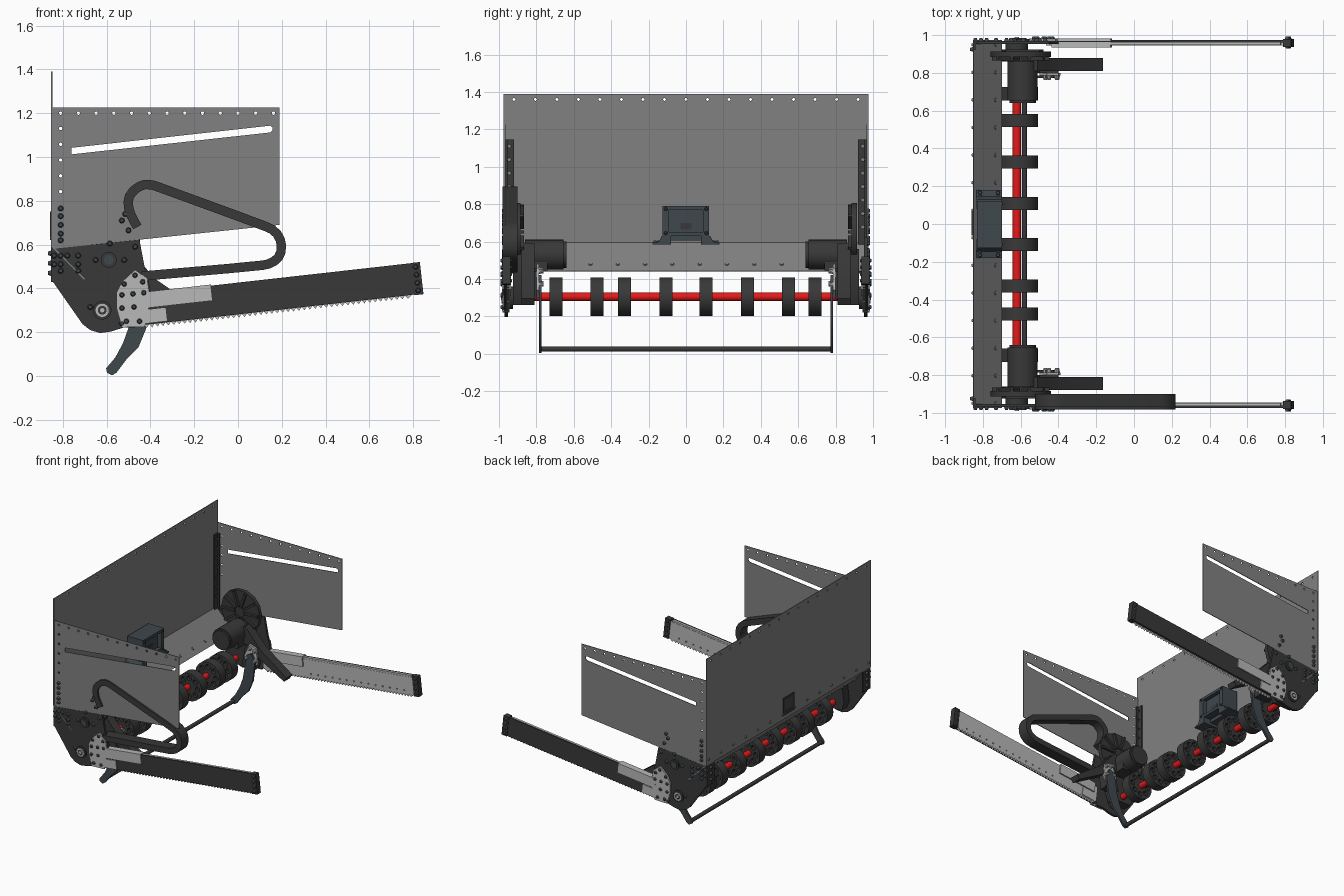
import bpy, bmesh, math
from mathutils import Matrix, Vector

if "Cube" in bpy.data.objects:
    bpy.data.objects.remove(bpy.data.objects["Cube"])


def material(name, *rgb):
    m = bpy.data.materials.new(name)
    m.diffuse_color = (*rgb, 1)
    m.use_nodes = True
    m.node_tree.nodes["Principled BSDF"].inputs["Base Color"].default_value = m.diffuse_color
    return m


DARK = material("dark_grey", .04, .04, .04)
SHEET = material("sheet_grey", .22, .22, .22)
LIGHT = material("light_grey", .48, .48, .48)
SLATE = material("slate", .05, .065, .075)
RED = material("red", .8, .01, .01)


def finish(ob, mat, mirror):
    bpy.context.collection.objects.link(ob)
    ob.data.materials.clear()
    ob.data.materials.append(mat)
    if mirror:
        m = ob.modifiers.new("Mirror", 'MIRROR')
        m.use_axis = (False, True, False)
        m.use_mirror_merge = False
    return ob


def circle(a, b, r, n=32):
    return [(a + r * math.cos(2 * math.pi * i / n), b + r * math.sin(2 * math.pi * i / n)) for i in range(n)]


def rect(a0, a1, b0, b1):
    return [(a0, b0), (a1, b0), (a1, b1), (a0, b1)]


def plate(name, loops, lo, hi, mat, mirror=True, axis='y'):
    """Outline with optional hole loops, extruded from lo to hi along y (xz outline) or x (yz outline)."""
    cu = bpy.data.curves.new(name, 'CURVE')
    cu.dimensions, cu.fill_mode, cu.extrude = '2D', 'BOTH', (hi - lo) / 2
    for loop in loops:
        s = cu.splines.new('POLY')
        s.points.add(len(loop) - 1)
        for p, (a, b) in zip(s.points, loop):
            p.co = (a, b, 0, 1)
        s.use_cyclic_u = True
    tmp = bpy.data.objects.new(name + "_tmp", cu)
    bpy.context.collection.objects.link(tmp)
    dg = bpy.context.evaluated_depsgraph_get()
    me = bpy.data.meshes.new_from_object(tmp.evaluated_get(dg))
    bpy.data.objects.remove(tmp)
    mid = (lo + hi) / 2
    if axis == 'y':
        M = Matrix(((1, 0, 0, 0), (0, 0, -1, mid), (0, 1, 0, 0), (0, 0, 0, 1)))
    else:
        M = Matrix(((0, 0, 1, mid), (1, 0, 0, 0), (0, 1, 0, 0), (0, 0, 0, 1)))
    bm = bmesh.new()
    bm.from_mesh(me)
    bmesh.ops.transform(bm, matrix=M, verts=bm.verts)
    bmesh.ops.remove_doubles(bm, verts=bm.verts, dist=1e-5)
    bmesh.ops.recalc_face_normals(bm, faces=bm.faces)
    bm.to_mesh(me)
    bm.free()
    return finish(bpy.data.objects.new(name, me), mat, mirror)


def bolts(name, points, direction, mat, r=.013, d=.014, mirror=True):
    bm = bmesh.new()
    v = Vector(direction).normalized()
    rot = v.to_track_quat('Z', 'Y').to_matrix().to_4x4()
    for p in points:
        bmesh.ops.create_cone(bm, cap_ends=True, segments=10, radius1=r, radius2=r * .65, depth=d,
                              matrix=Matrix.Translation(Vector(p) + v * d / 2) @ rot)
    me = bpy.data.meshes.new(name)
    bm.to_mesh(me)
    bm.free()
    return finish(bpy.data.objects.new(name, me), mat, mirror)


def ribbon(path, w):
    """Constant-width closed outline around a corner-cut open path."""
    pts = [Vector(path[0])]
    for a, b in zip(path, path[1:]):
        a, b = Vector(a), Vector(b)
        pts += [a.lerp(b, .25), a.lerp(b, .75)]
    pts.append(Vector(path[-1]))
    left, right = [], []
    for i, p in enumerate(pts):
        t = (pts[min(i + 1, len(pts) - 1)] - pts[max(i - 1, 0)]).normalized()
        n = Vector((-t.y, t.x)) * w / 2
        left.append(tuple(p + n))
        right.append(tuple(p - n))
    return left + right[::-1]


# Back sheet with its row of holes, and the sloped lip under it
holes = [circle(-.92 + i * .115, 1.36, .008, 8) for i in range(17)]
plate("back_sheet", [rect(-.975, .975, .588, 1.39)] + holes, -.853, -.847, SHEET, False, 'x')
plate("sloped_lip", [[(-.853, .592), (-.847, .594), (-.698, .444), (-.703, .44)]], -.975, .975, SHEET, False)
bolts("lip_bolts", [(-.735, .073 + i * .146, .477) for i in range(7)], (1, 0, 1), SHEET, .012, .008)
bolts("lip_back_bolts", [(-.735, .073 + i * .146, .471) for i in range(7)], (-1, 0, -1), SHEET, .012, .008)
bolts("back_sheet_bolts", [(-.853, .073 + i * .146, .63) for i in range(7)], (-1, 0, 0), SHEET, .01, .006)

# Side sheets with a slanted slot
slot = [(-.76, 1.012), (.147, 1.112), (.158, 1.122), (.158, 1.135), (.147, 1.143), (-.76, 1.042)]
holes = [circle(-.81 + i * .081, 1.2, .008, 8) for i in range(13)]
holes += [circle(-.81, 1.13 - i * .072, .008, 8) for i in range(5)]
plate("side_sheet", [[(-.85, .58), (.19, .69), (.19, 1.225), (-.85, 1.225)], slot] + holes, .964, .969, SHEET)

# Corner angle strips
holes = [circle(.945, 1.11 - i * .072, .009, 8) for i in range(7)]
plate("corner_strip", [rect(.92, .963, .58, 1.147)] + holes, -.847, -.838, DARK, True, 'x')
plate("corner_strip_leg", [rect(-.847, -.825, .58, 1.147)], .955, .964, DARK)
plate("corner_plate", [rect(.88, .97, .43, .588)], -.853, -.845, DARK, True, 'x')

# Lower side plates and their bolts
plate("lower_side_plate", [[(-.85, .58), (-.45, .622), (-.425, .49), (-.40, .40), (-.42, .33), (-.47, .222),
      (-.52, .222), (-.58, .203), (-.63, .196), (-.675, .21), (-.71, .237), (-.845, .43)]], .953, .97, DARK)
bolts("side_bolts", [(x, .97, z) for x, z in [(-.81, .62), (-.81, .65), (-.81, .69), (-.81, .73), (-.81, .765),
      (-.84, .55), (-.84, .51), (-.81, .55), (-.81, .51), (-.81, .48), (-.78, .55), (-.73, .55), (-.73, .51),
      (-.73, .48), (-.53, .71), (-.50, .665), (-.515, .74), (-.47, .59), (-.585, .605), (-.65, .53), (-.52, .53),
      (-.675, .315), (-.53, .24)]], (0, 1, 0), SLATE)
bolts("rear_corner_bolts", [(-.853, .925, z) for z in (.47, .515, .56)], (-1, 0, 0), SLATE)
plate("bearing_cap", [circle(-.62, .30, .042)], .97, .982, DARK)
plate("bearing_ring", [circle(-.62, .30, .03), circle(-.62, .30, .02)], .975, .986, LIGHT)
plate("bearing_core", [circle(-.62, .30, .012)], .975, .99, LIGHT)
plate("motor_shaft_cap", [circle(-.59, .53, .036)], .97, .98, DARK)
plate("motor_shaft_end", [circle(-.59, .53, .022)], .97, .985, SLATE)

# Motors, ribbed covers, drive cases and inner arms
plate("motor", [circle(-.59, .53, .08)], .655, .86, DARK)
plate("motor_end", [circle(-.59, .53, .07)], .64, .656, DARK)
plate("motor_foot", [rect(-.66, -.52, .445, .50)], .74, .85, DARK)
plate("ribbed_cover", [circle(-.60, .65, .16, 14)], .885, .914, DARK)
for i in range(10):
    a = math.tau * i / 10
    c, s = math.cos(a), math.sin(a)
    strip = [(-.60 + u * c - v * s, .65 + u * s + v * c) for u, v in rect(.04, .152, -.008, .008)]
    plate("cover_rib", [strip], .866, .887, DARK)
plate("drive_case", [[(-.68, .56), (-.50, .56), (-.48, .42), (-.54, .26), (-.69, .26), (-.71, .32)]],
      .86, .925, DARK)
plate("bearing_spacer", [circle(-.62, .30, .06)], .925, .955, DARK)
plate("inner_arm", [[(-.57, .56), (-.51, .59), (-.47, .55), (-.38, .445), (-.165, .295), (-.185, .262),
                     (-.42, .395), (-.56, .49)]], .81, .88, DARK)
plate("hinge_block", [[(-.53, .29), (-.42, .29), (-.40, .44), (-.50, .46)]], .80, .86, DARK)

# Shaft and wheels
plate("red_shaft", [circle(-.62, .305, .022, 24)], -.93, .93, RED, False)
plate("shaft_core", [circle(-.62, .305, .015, 16)], -.96, .96, DARK, False)
for y in (-.695, -.476, -.328, -.108, .108, .328, .548, .69):
    pockets = [circle(-.61 + .068 * math.cos(k * math.pi / 4), .305 + .068 * math.sin(k * math.pi / 4), .019, 12)
               for k in range(8)]
    plate("wheel", [circle(-.61, .305, .103, 40)] + pockets, y - .035, y + .035, DARK, False)
    plate("wheel_web", [circle(-.61, .305, .095, 32)], y - .012, y + .012, DARK, False)

# Lower bail: two curved blades, a round bar, inner hinge plates
plate("bail_blade", [[(-.602, .035), (-.598, .015), (-.575, .003), (-.555, .015), (-.51, .075), (-.455, .13),
      (-.42, .215), (-.40, .36), (-.43, .42), (-.47, .40), (-.50, .22), (-.525, .15), (-.56, .085)]],
      .772, .787, SLATE)
plate("bail_bar", [circle(-.58, .025, .014, 20)], -.775, .775, DARK, False)
plate("inner_hinge_plate", [[(-.50, .38), (-.46, .48), (-.40, .46), (-.39, .34), (-.47, .30)]],
      .787, .80, LIGHT)
bolts("inner_hinge_bolts", [(x, .787, z) for x, z in [(-.47, .38), (-.45, .45), (-.41, .44), (-.405, .37)]],
      (0, -1, 0), LIGHT, .014, .025)


# Long side arms, laid out along a tilted local frame
def L(s, t):
    a = math.radians(6.4)
    return (-.45 + s * math.cos(a) - t * math.sin(a), .228 + s * math.sin(a) + t * math.cos(a))


def tilted(s0, s1, t0, t1):
    return [L(s, t) for s, t in rect(s0, s1, t0, t1)]


teeth = [L(.02 + i * .0125, -.012 if i % 2 else .004) for i in range(98)]
holes = [circle(*L(.40 + i * .06, .03), .006, 8) for i in range(14)]
plate("toothed_bar", [teeth + [L(1.29, .03), L(1.29, .135), L(0, .135), L(0, .02)]] + holes, .945, .961, LIGHT)
plate("arm_cover", [tilted(0, 1.305, .003, .147)], .961, .975, DARK)
plate("arm_top_rail", [tilted(.02, 1.25, .135, .147)], .947, .962, LIGHT)
plate("arm_sleeve", [tilted(.03, .345, .078, .152)], .935, .983, LIGHT)
plate("arm_lower_pad", [tilted(.03, .13, .008, .072)], .94, .982, LIGHT)
plate("arm_end_block", [tilted(1.262, 1.305, .0, .148)], .938, .98, DARK)
ends = [L(1.283, t) for t in (.02, .055, .092, .128)]
bolts("arm_end_bolts", [(x, .98, z) for x, z in ends], (0, 1, 0), SLATE, .012, .012)
bolts("arm_end_inner_bolts", [(x, .938, z) for x, z in ends], (0, -1, 0), SLATE, .01, .008)
plate("outer_hinge_plate", [[(-.555, .38), (-.53, .43), (-.47, .485), (-.415, .445), (-.40, .35), (-.425, .225),
                             (-.53, .222), (-.555, .31)]], .97, .982, LIGHT)
bolts("outer_hinge_bolts", [(x, .982, z) for x, z in [(-.52, .42), (-.47, .46), (-.435, .43), (-.53, .37),
      (-.48, .375), (-.53, .31), (-.475, .315), (-.43, .38), (-.45, .25), (-.51, .25)]], (0, 1, 0), SLATE, .012, .01)

# Guard loop, front side only
loop = [(-.46, .68), (-.497, .75), (-.503, .81), (-.475, .85), (-.435, .874), (-.395, .874), (-.35, .858),
        (.11, .69), (.17, .663), (.2, .61), (.194, .55), (.155, .515), (.10, .503), (-.44, .456)]
plate("guard_loop", [ribbon(loop, .043)], -.982, -.9, DARK, False)

# Control box in the middle of the back sheet
plate("box_frame", [rect(-.125, .122, .63, .79), rect(-.09, .09, .65, .77)], -.83, -.70, SLATE, False, 'x')
plate("box_body", [rect(-.09, .09, .645, .775)], -.83, -.73, SLATE, False, 'x')
plate("box_foot", [[(-.18, .585), (-.08, .585), (-.08, .63), (-.13, .63), (-.145, .60), (-.18, .594)]],
      -.835, -.70, SLATE, True, 'x')
plate("box_base", [rect(-.085, .085, .605, .645)], -.83, -.76, SLATE, False, 'x')
plate("box_screen", [rect(-.03, .03, .665, .70)], -.732, -.726, DARK, False, 'x')
bolts("box_foot_bolts", [(x, y, .593) for x in (-.815, -.72) for y in (.145, .165)], (0, 0, 1), SLATE, .012, .012)
bolts("box_corner_bolts", [(-.70, .108, z) for z in (.645, .775)], (1, 0, 0), DARK, .01, .006)
plate("back_window", [rect(-.06, .07, .62, .75), rect(-.04, .05, .645, .73)], -.859, -.852, DARK, False, 'x')
plate("back_window_cover", [rect(-.04, .05, .645, .73)], -.856, -.852, SLATE, False, 'x')

# Smooth the rounded parts while keeping hard edges
bpy.ops.object.select_all(action='SELECT')
bpy.context.view_layer.objects.active = bpy.data.objects["motor"]
bpy.ops.object.shade_smooth_by_angle(angle=math.radians(30))
